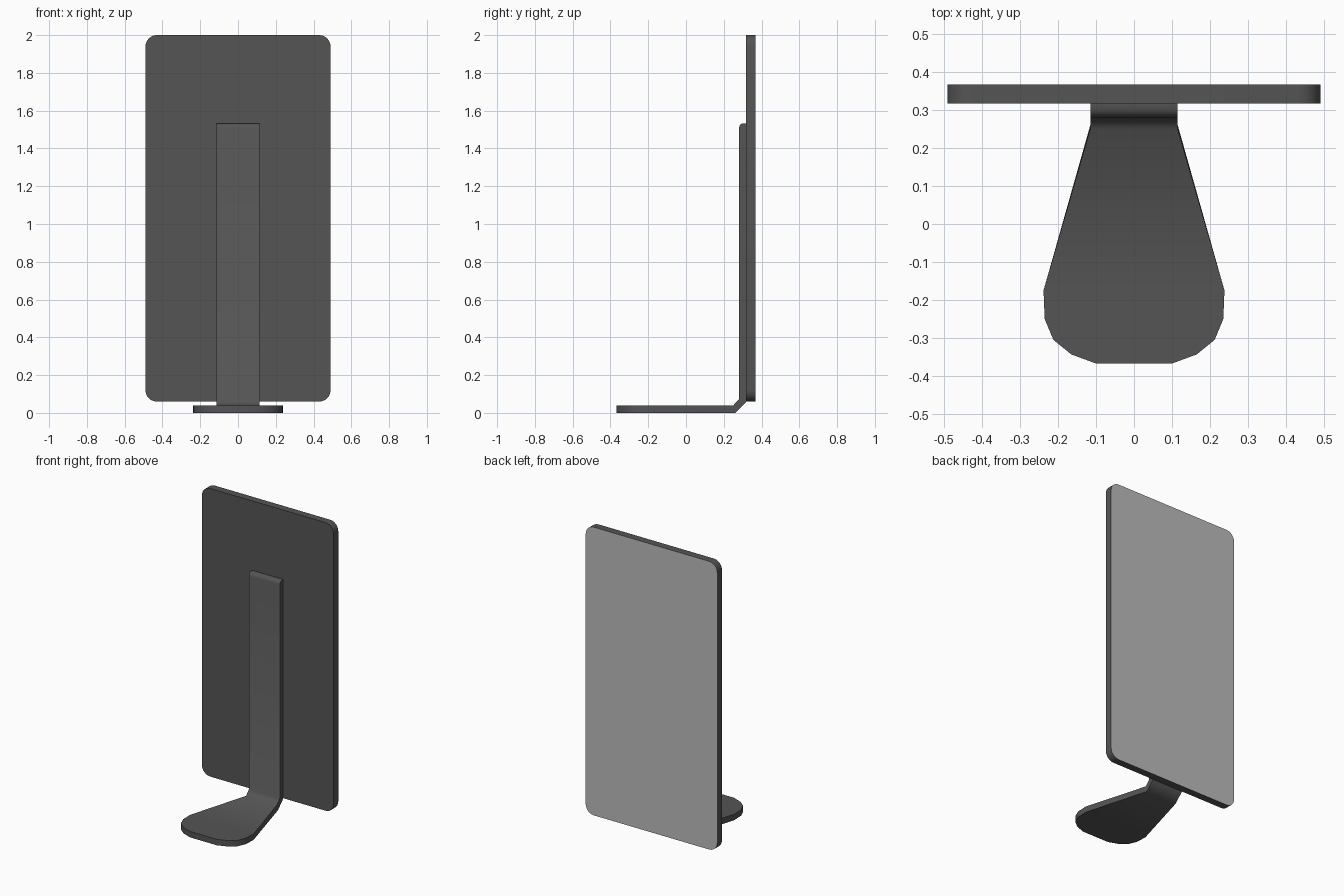
import bpy, bmesh, math

cube = bpy.data.objects.get("Cube")
if cube:
    bpy.data.objects.remove(cube, do_unlink=True)


def material(name, value):
    mat = bpy.data.materials.new(name)
    colour = (value, value, value, 1)
    mat.diffuse_color = colour
    mat.use_nodes = True
    node = next(n for n in mat.node_tree.nodes if n.type == 'BSDF_PRINCIPLED')
    node.inputs["Base Color"].default_value = colour
    return mat


dark = material("dark grey", 0.09)
silver = material("mirror silver", 0.5)


def finish(bm, name, mats, angle):
    bmesh.ops.recalc_face_normals(bm, faces=bm.faces)
    mesh = bpy.data.meshes.new(name)
    bm.to_mesh(mesh)
    bm.free()
    for mat in mats:
        mesh.materials.append(mat)
    obj = bpy.data.objects.new(name, mesh)
    bpy.context.collection.objects.link(obj)
    bpy.ops.object.select_all(action='DESELECT')
    obj.select_set(True)
    bpy.context.view_layer.objects.active = obj
    bpy.ops.object.shade_smooth_by_angle(angle=math.radians(angle))
    return obj


# Rounded panel, with the reflective face at the back
HALF, LOW, HIGH, FRONT, BACK, RADIUS, STEPS = 0.49, 0.06, 2.0, 0.317, 0.367, 0.06, 6
bm = bmesh.new()
outline = []
corners = [(1, HIGH - RADIUS), (-1, HIGH - RADIUS), (-1, LOW + RADIUS), (1, LOW + RADIUS)]
for quarter, (side, z) in enumerate(corners):
    for i in range(STEPS + 1):
        a = math.pi / 2 * (quarter + i / STEPS)
        outline.append(bm.verts.new((side * (HALF - RADIUS) + RADIUS * math.cos(a),
                                     FRONT, z + RADIUS * math.sin(a))))
face = bm.faces.new(outline)
out = bmesh.ops.extrude_face_region(bm, geom=[face], use_keep_orig=True)
for v in out["geom"]:
    if isinstance(v, bmesh.types.BMVert):
        v.co.y = BACK
bm.normal_update()
for f in bm.faces:
    if all(v.co.y > BACK - 0.001 for v in f.verts):
        f.material_index = 1
finish(bm, "mirror_panel", [dark, silver], 30)

# Bent stand: sections of half width, upper (y, z) and lower (y, z)
T = 0.04
foot = [(0.1, -0.367), (0.165, -0.343), (0.212, -0.305),
        (0.235, -0.25), (0.238, -0.175)]
sections = [(w, (y, T), (y, 0)) for w, y in foot]
sections += [
    (0.115, (0.25, T), (0.26, 0)),
    (0.115, (0.28, 0.072), (FRONT, 0.057)),
    (0.115, (0.28, 1.51), (FRONT, 1.51)),
    (0.115, (0.286, 1.525), (FRONT, 1.525)),
    (0.115, (0.298, 1.533), (FRONT, 1.533)),
]
bm = bmesh.new()
rings = []
for w, top, bottom in sections:
    rings.append([bm.verts.new((x, *p)) for x, p in
                  ((-w, top), (w, top), (w, bottom), (-w, bottom))])
for a, b in zip(rings, rings[1:]):
    for i in range(4):
        j = (i + 1) % 4
        bm.faces.new((a[i], a[j], b[j], b[i]))
bm.faces.new(rings[0])
bm.faces.new(rings[-1])
finish(bm, "bent_stand", [dark], 50)
